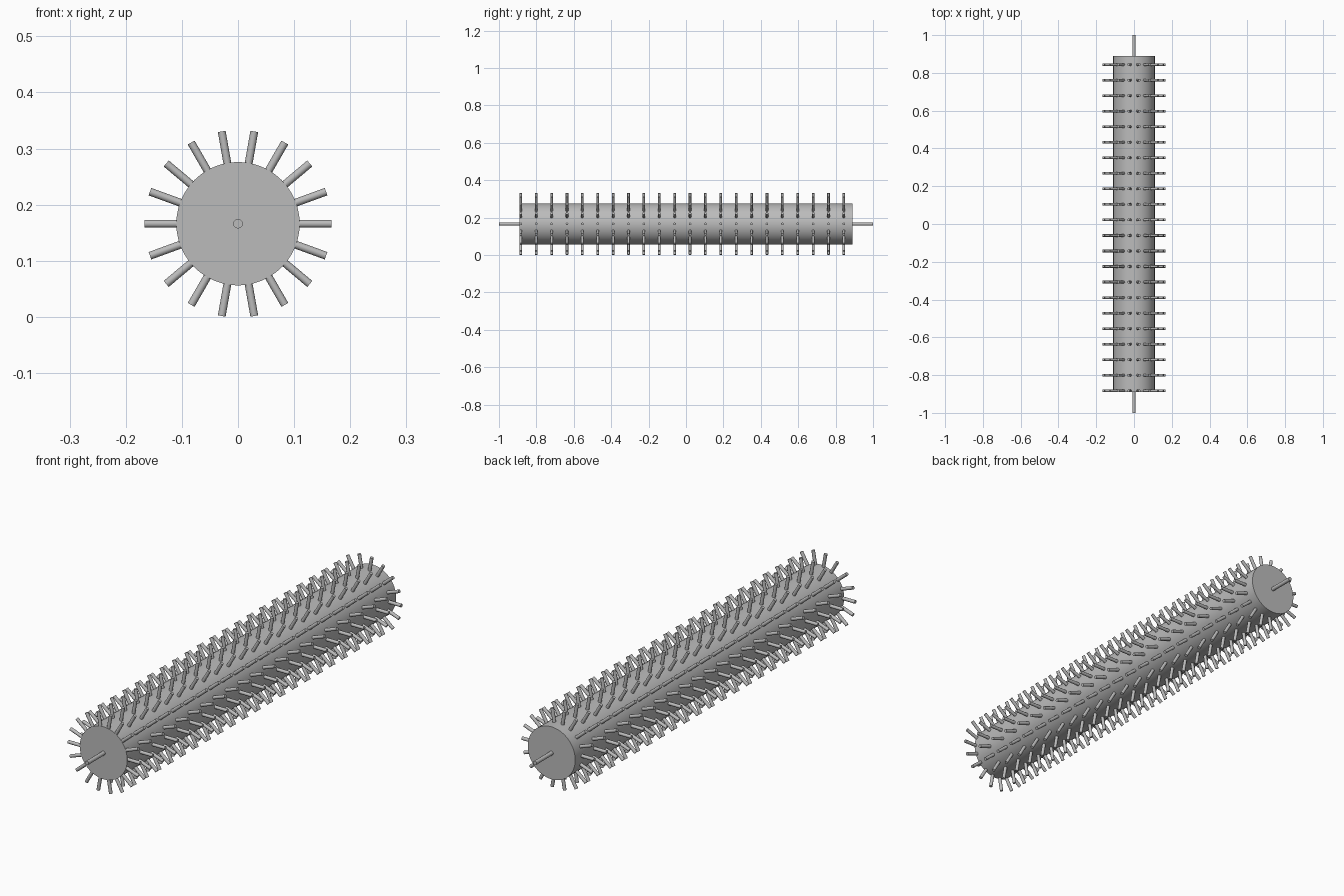
import bpy, math
from mathutils import Matrix, Vector

if "Cube" in bpy.data.objects:
    bpy.data.objects.remove(bpy.data.objects["Cube"], do_unlink=True)

AXIS_Z = 0.166
DRUM_R, DRUM_HALF = 0.11, 0.89
PIN_R, PIN_TIP, PIN_ROOT = 0.007, 0.167, 0.09
RINGS, PINS = 22, 18
FIRST_Y, LAST_Y = -0.883, 0.844

grey = bpy.data.materials.new("steel grey")
grey.use_nodes = True
colour = (0.5, 0.5, 0.5, 1)
grey.diffuse_color = colour
grey.node_tree.nodes["Principled BSDF"].inputs["Base Color"].default_value = colour


def cylinder(name, radius, length, sides):
    """Cylinder along y, centred on the roller axis."""
    bpy.ops.mesh.primitive_cylinder_add(
        vertices=sides, radius=radius, depth=length,
        location=(0, 0, AXIS_Z), rotation=(math.pi / 2, 0, 0))
    ob = bpy.context.object
    ob.name = name
    ob.data.materials.append(grey)
    bpy.ops.object.shade_smooth_by_angle(angle=math.radians(35))
    return ob


# Drum and the axle running through it
cylinder("drum", DRUM_R, 2 * DRUM_HALF, 48)
cylinder("axle", 0.0085, 2, 16)

# One pin mesh pointing outward along local z, shared by every pin
first = cylinder("pin", PIN_R, PIN_TIP - PIN_ROOT, 12)
pin_mesh = first.data
bpy.data.objects.remove(first, do_unlink=True)

# Rings of radial pins along the drum
offset = Matrix.Translation((0, 0, (PIN_TIP + PIN_ROOT) / 2))
for ring in range(RINGS):
    y = FIRST_Y + (LAST_Y - FIRST_Y) * ring / (RINGS - 1)
    centre = Matrix.Translation(Vector((0, y, AXIS_Z)))
    for i in range(PINS):
        turn = Matrix.Rotation(math.pi / 2 + 2 * math.pi * i / PINS, 4, 'Y')
        pin = bpy.data.objects.new(f"pin_{ring + 1}_{i + 1}", pin_mesh)
        pin.matrix_world = centre @ turn @ offset
        bpy.context.collection.objects.link(pin)
